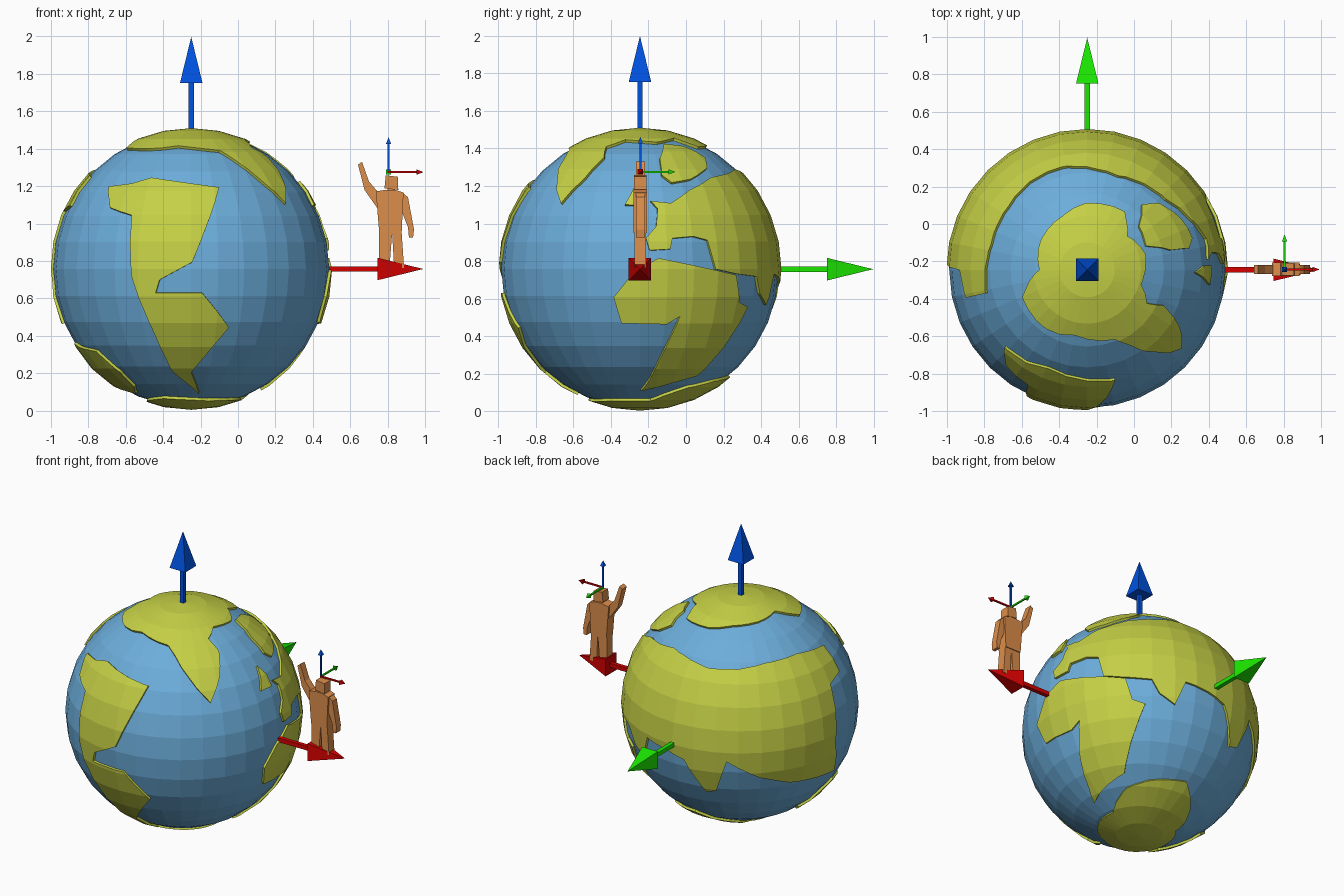
import bpy, bmesh, math
from mathutils import Vector

if "Cube" in bpy.data.objects:
    bpy.data.objects.remove(bpy.data.objects["Cube"])

CENTRE = Vector((-0.25, -0.245, 0.757))
R_SEA, R_LAND = 0.738, 0.753
STEP = 11.25  # 32 segments, 16 rings


def material(name, rgb):
    m = bpy.data.materials.new(name)
    m.diffuse_color = (*rgb, 1)
    m.use_nodes = True
    m.node_tree.nodes["Principled BSDF"].inputs["Base Color"].default_value = m.diffuse_color
    return m


SEA = material("sea blue", (0.15, 0.42, 0.71))
LAND = material("land green", (0.56, 0.63, 0.06))
SKIN = material("figure orange", (0.72, 0.27, 0.07))
RED = material("axis red", (0.68, 0.0, 0.0))
GREEN = material("axis green", (0.012, 0.82, 0.0))
BLUE = material("axis blue", (0.0, 0.085, 0.75))


def finish(bm, name, mat, loc=(0, 0, 0)):
    bmesh.ops.recalc_face_normals(bm, faces=bm.faces)
    me = bpy.data.meshes.new(name)
    bm.to_mesh(me)
    bm.free()
    me.materials.append(mat)
    ob = bpy.data.objects.new(name, me)
    ob.location = loc
    bpy.context.collection.objects.link(ob)
    return ob


def direction(lon, lat):
    """Longitude 0 faces the front (-y), 90 faces +x."""
    a, b = math.radians(lon), math.radians(lat)
    return Vector((math.cos(b) * math.sin(a), -math.cos(b) * math.cos(a), math.sin(b)))


def on_facets(lon, lat):
    """Point on the flat facets of the low-poly unit sphere."""
    u, v = lon / STEP, lat / STEP
    i, j = math.floor(u), math.floor(v)
    u, v = u - i, v - j
    low = direction(i * STEP, j * STEP).lerp(direction((i + 1) * STEP, j * STEP), u)
    high = direction(i * STEP, (j + 1) * STEP).lerp(direction((i + 1) * STEP, (j + 1) * STEP), u)
    return low.lerp(high, v)


def land(name, outline):
    """Outline in (lon, lat), cut along the globe's grid, wrapped and thickened."""
    bm = bmesh.new()
    bm.faces.new([bm.verts.new((lon, lat, 0)) for lon, lat in outline])
    bm.normal_update()
    bmesh.ops.triangulate(bm, faces=bm.faces[:], ngon_method='EAR_CLIP')
    for axis, lo, hi in ((0, -18, 28), (1, -7, 8)):
        for k in range(lo, hi):
            no = Vector((0, 0, 0))
            no[axis] = 1
            bmesh.ops.bisect_plane(bm, geom=bm.verts[:] + bm.edges[:] + bm.faces[:],
                                   dist=1e-4, plane_co=no * (k * STEP), plane_no=no)
    for v in bm.verts:
        v.co = on_facets(v.co.x, v.co.y) * R_LAND
    bmesh.ops.remove_doubles(bm, verts=bm.verts[:], dist=1e-4)
    new = bmesh.ops.extrude_face_region(bm, geom=bm.faces[:], use_keep_orig=True)["geom"]
    for v in new:
        if isinstance(v, bmesh.types.BMVert):
            v.co *= 0.965
    finish(bm, name, LAND, CENTRE)


# Globe
bm = bmesh.new()
bmesh.ops.create_uvsphere(bm, u_segments=32, v_segments=16, radius=R_SEA)
finish(bm, "ocean", SEA, CENTRE)

# Land masses
land("front_continent", [
    (-46.8, 36), (-40.4, 26), (-27.4, 22.5), (-25.2, -3.7), (-18.2, -24.7), (-11.4, -47),
    (7.3, -63.3), (0, -47.5), (17.3, -24.7), (4.5, -9.8), (-15, -9.8), (-13.2, -4.5),
    (0.4, 2.8), (14.1, 35.6), (-22, 40.7), (-32.5, 37.6)])
land("right_continent", [
    (79, -11.5), (81.8, -22.5), (101.8, -23), (107.7, -19.5), (96.3, -52), (91, -60),
    (128.8, -49.4), (143, -15.6), (136.5, -13.5), (133.3, -2.4), (122.4, -0.4),
    (97.6, 4.5), (87.4, -1.2)])
land("back_continent", [
    (94, 7.7), (102.6, 8.2), (103.7, 12.7), (113, 13.5), (119.3, 11.9), (122.5, 0),
    (134, -2), (146, -3), (150, -10), (158, -14.8), (163, -2), (176, -4), (186, -7),
    (196.5, -25), (202, -23), (208, -5), (224, -14), (241, -20), (273, -23),
    (267.5, -5), (270, 24.5), (283, 27), (283, 41.8), (267, 43.5), (256, 44.7),
    (231, 43.6), (213, 41.3), (194, 40.6), (173, 43.8), (162, 45), (149.5, 42.9),
    (132, 40.7), (115, 34), (104.6, 28), (95, 29), (98, 25.6), (97, 17.8), (92.5, 12.7)])
land("north_cap", [
    (-178, 61.6), (-155, 65), (-121, 67), (-90, 70), (-67, 59.7), (-38, 59), (-24, 59.8),
    (-11, 61.6), (22, 57.6), (29, 52), (43, 35.8), (50.3, 27.9), (58.8, 40), (65, 52.7),
    (60.7, 60.5), (75, 66.5), (106, 64.4), (130, 68), (147.5, 60.3), (182, 61.6),
    (182, 90), (-178, 90)])
land("north_peninsula", [
    (140, 52.3), (130, 61), (112, 63), (103.3, 52), (102, 42), (106.7, 38),
    (118, 39.8), (132.7, 45.6)])
land("small_island", [(83, 27.3), (92, 27), (92, 33), (88.5, 39), (86, 33)])
land("south_west_island", [
    (-80, -32), (-95, -51), (-85, -58), (-60, -63), (-48, -57), (-49, -47), (-57, -36), (-73, -34)])
land("south_cap", [
    (-182, -90), (178, -90), (178, -50), (150, -53), (129, -57), (102, -69), (65, -69),
    (20, -70), (-30, -67), (-90, -72), (-132, -72), (-168, -57), (-182, -50)])


# Axis arrows: square shaft and four-sided point
def arrow(name, mat, origin, axis, start, neck, tip, shaft, head):
    bm = bmesh.new()

    def ring(r, d):
        return [bm.verts.new((sx * r, sy * r, d)) for sx, sy in ((-1, -1), (1, -1), (1, 1), (-1, 1))]

    a, b, c = ring(shaft, start), ring(shaft, neck), ring(head, neck)
    top = bm.verts.new((0, 0, tip))
    bm.faces.new(a)
    for i in range(4):
        j = (i + 1) % 4
        bm.faces.new((a[i], a[j], b[j], b[i]))
        bm.faces.new((b[i], b[j], c[j], c[i]))
        bm.faces.new((c[i], c[j], top))
    ob = finish(bm, name, mat, origin)
    ob.rotation_euler = {"x": (0, math.pi / 2, 0), "y": (-math.pi / 2, 0, 0), "z": (0, 0, 0)}[axis]


FIGURE = Vector((0.805, -0.243, 1.275))
for axis, mat in (("x", RED), ("y", GREEN), ("z", BLUE)):
    arrow("globe_arrow_" + axis, mat, CENTRE, axis, 0.7, 0.995, 1.241, 0.014, 0.06)
    arrow("figure_arrow_" + axis, mat, FIGURE, axis, -0.005, 0.15, 0.187, 0.005, 0.014)


# Standing figure: front outlines (x, z) extruded in depth
def slab(name, outline, depth):
    bm = bmesh.new()
    f = bm.faces.new([bm.verts.new((x, -depth, z)) for x, z in outline])
    bm.normal_update()
    new = bmesh.ops.extrude_face_region(bm, geom=[f], use_keep_orig=True)["geom"]
    for v in new:
        if isinstance(v, bmesh.types.BMVert):
            v.co.y = depth
    finish(bm, name, SKIN, (0, FIGURE.y, 0))


slab("figure_head", [(0.783, 1.188), (0.857, 1.18), (0.855, 1.25), (0.79, 1.258)], 0.033)
slab("figure_neck", [(0.8, 1.15), (0.84, 1.15), (0.84, 1.2), (0.8, 1.2)], 0.02)
slab("figure_torso", [(0.755, 0.95), (0.875, 0.95), (0.885, 1.165), (0.84, 1.18), (0.79, 1.18), (0.737, 1.172)], 0.036)
slab("figure_left_leg", [(0.752, 0.765), (0.81, 0.765), (0.824, 0.95), (0.755, 0.95)], 0.03)
slab("figure_right_leg", [(0.835, 0.762), (0.888, 0.762), (0.875, 0.95), (0.824, 0.95)], 0.03)
slab("figure_raised_arm", [(0.743, 1.085), (0.745, 1.172), (0.7, 1.225), (0.663, 1.33),
                           (0.642, 1.315), (0.676, 1.18)], 0.024)
slab("figure_lowered_arm", [(0.875, 1.066), (0.909, 0.98), (0.914, 0.925), (0.936, 0.925),
                            (0.941, 0.968), (0.909, 1.14), (0.88, 1.166)], 0.024)
